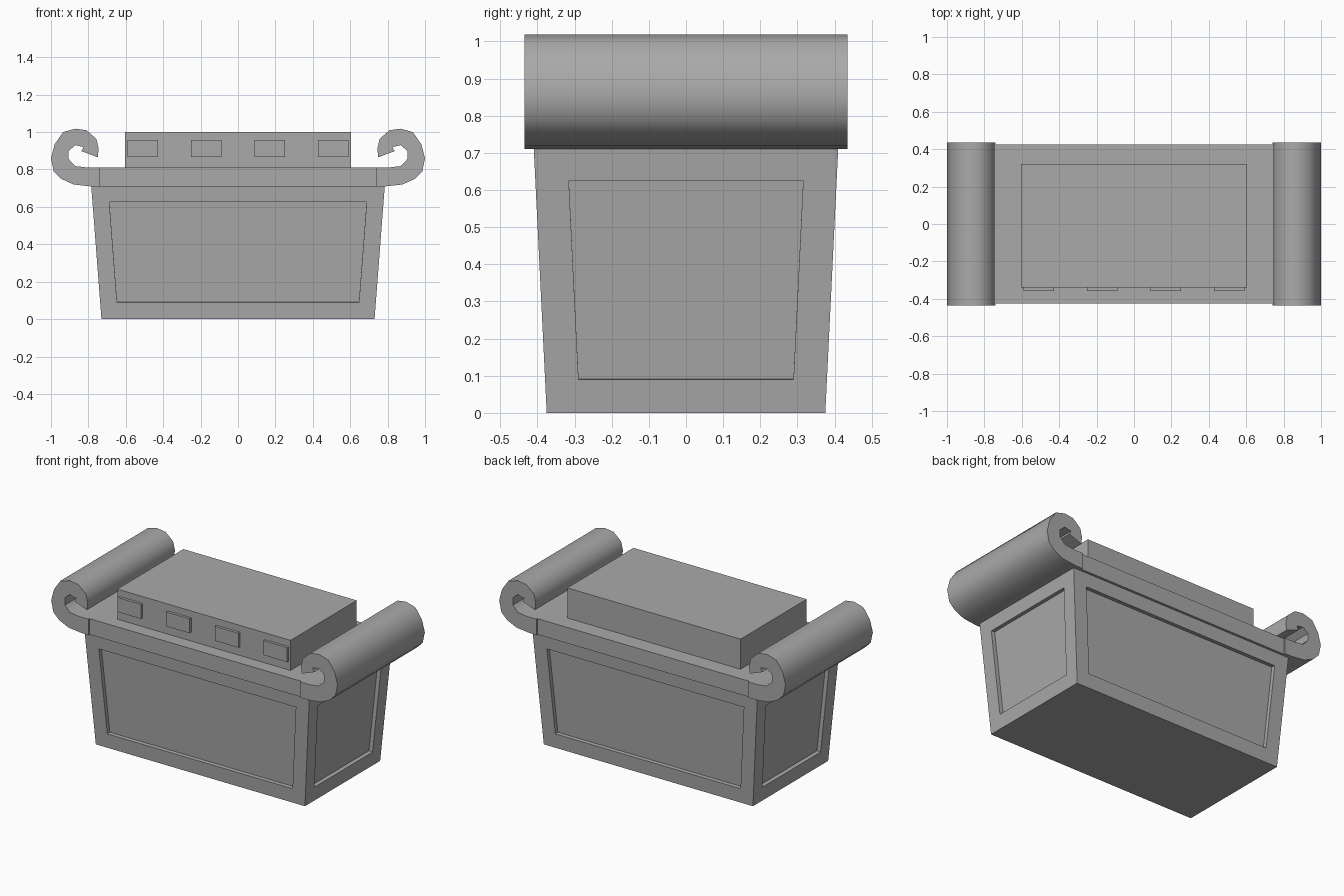
import bpy, bmesh, math

cube = bpy.data.objects.get("Cube")
if cube:
    bpy.data.objects.remove(cube, do_unlink=True)

grey = bpy.data.materials.new("stone_grey")
grey.use_nodes = True
grey.diffuse_color = (0.4, 0.4, 0.4, 1)
grey.node_tree.nodes["Principled BSDF"].inputs["Base Color"].default_value = (0.4, 0.4, 0.4, 1)


def finish(name, bm):
    bmesh.ops.recalc_face_normals(bm, faces=bm.faces[:])
    mesh = bpy.data.meshes.new(name)
    bm.to_mesh(mesh)
    bm.free()
    mesh.materials.append(grey)
    obj = bpy.data.objects.new(name, mesh)
    bpy.context.collection.objects.link(obj)
    return obj


def box_mesh(lo, hi):
    bm = bmesh.new()
    bmesh.ops.create_cube(bm, size=1)
    for v in bm.verts:
        for i in range(3):
            v.co[i] = lo[i] if v.co[i] < 0 else hi[i]
    return bm


# Tapered body with a recessed panel on each side
body = box_mesh((-0.785, -0.41, 0), (0.785, 0.41, 0.715))
for v in body.verts:
    if v.co.z < 0.1:
        v.co.x *= 0.73 / 0.785
        v.co.y *= 0.375 / 0.41
body.normal_update()
sides = [f for f in body.faces if abs(f.normal.z) < 0.5]
bmesh.ops.inset_individual(body, faces=sides, thickness=0.09, use_even_offset=True)
bmesh.ops.inset_individual(body, faces=sides, thickness=0, depth=-0.025)
finish("body", body)

# Table slab
finish("slab", box_mesh((-0.75, -0.425, 0.71), (0.75, 0.425, 0.81)))

# Scrolled ends: outer curl, then back along the inner curl
SCROLL = [(0.74, 0.71), (0.79, 0.71), (0.88, 0.72), (0.945, 0.75), (0.985, 0.79),
          (1.0, 0.86), (0.98, 0.935), (0.935, 1.0), (0.87, 1.018), (0.81, 1.01),
          (0.757, 0.963), (0.745, 0.91), (0.75, 0.865), (0.837, 0.898),
          (0.826, 0.92), (0.87, 0.93), (0.905, 0.9), (0.905, 0.855),
          (0.87, 0.818), (0.8, 0.81), (0.74, 0.81)]
for name, side in (("left_scroll", 1), ("right_scroll", -1)):
    bm = bmesh.new()
    cap = bm.faces.new([bm.verts.new((side * x, -0.435, z)) for x, z in SCROLL])
    new = bmesh.ops.extrude_face_region(bm, geom=[cap], use_keep_orig=True)["geom"]
    for v in new:
        if isinstance(v, bmesh.types.BMVert):
            v.co.y = 0.435
    scroll = finish(name, bm)
    bpy.ops.object.select_all(action='DESELECT')
    scroll.select_set(True)
    bpy.context.view_layer.objects.active = scroll
    bpy.ops.object.shade_smooth_by_angle(angle=math.radians(42))

# Upper block with four raised plates on the front
finish("upper_block", box_mesh((-0.605, -0.34, 0.8), (0.605, 0.32, 1.0)))
for i in range(4):
    x = -0.51 + i * 0.34
    finish(f"front_plate_{i + 1}",
           box_mesh((x - 0.082, -0.357, 0.866), (x + 0.082, -0.335, 0.957)))
